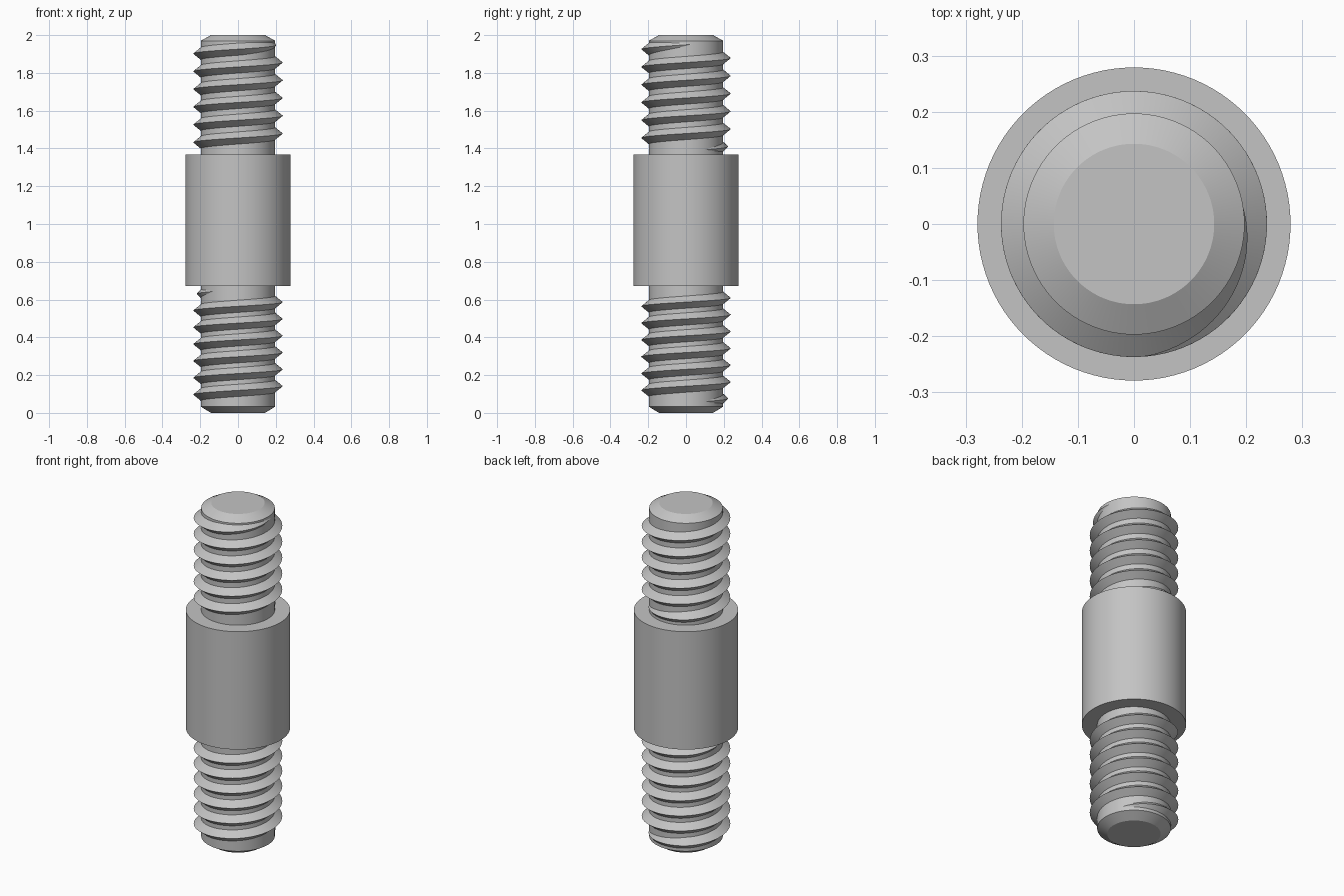
import bpy, bmesh, math

cube = bpy.data.objects.get("Cube")
if cube:
    bpy.data.objects.remove(cube, do_unlink=True)

steel = bpy.data.materials.new("grey steel")
steel.use_nodes = True
GREY = (0.55, 0.55, 0.55, 1)
steel.diffuse_color = GREY
steel.node_tree.nodes["Principled BSDF"].inputs["Base Color"].default_value = GREY

SEGMENTS = 96
CORE, CREST, ROOT = 0.197, 0.237, 0.19   # ROOT sits just inside the core


def finish(bm, name):
    """Turn the bmesh into a smooth object with sharp edges."""
    bmesh.ops.recalc_face_normals(bm, faces=bm.faces)
    mesh = bpy.data.meshes.new(name)
    bm.to_mesh(mesh)
    bm.free()
    mesh.materials.append(steel)
    obj = bpy.data.objects.new(name, mesh)
    bpy.context.collection.objects.link(obj)
    bpy.ops.object.select_all(action='DESELECT')
    obj.select_set(True)
    bpy.context.view_layer.objects.active = obj
    bpy.ops.object.shade_smooth_by_angle(angle=math.radians(20))
    return obj


def lathe(name, profile):
    """Revolve (radius, z) points about the z axis and cap both ends."""
    bm = bmesh.new()
    rings = []
    for r, z in profile:
        rings.append([bm.verts.new((r * math.cos(a), r * math.sin(a), z))
                      for a in (math.tau * i / SEGMENTS for i in range(SEGMENTS))])
    for low, high in zip(rings, rings[1:]):
        for i in range(SEGMENTS):
            j = (i + 1) % SEGMENTS
            bm.faces.new((low[i], low[j], high[j], high[i]))
    bm.faces.new(rings[0])
    bm.faces.new(rings[-1])
    return finish(bm, name)


def thread(name, start, end, z_left, pitch, half_width=0.038, fade=110):
    """Right-handed V ridge between two angles, running out at both ends.
    z_left is the crest height at 180 degrees."""
    bm = bmesh.new()
    steps = round((end - start) / 4)
    rows = []
    for i in range(steps + 1):
        deg = start + (end - start) * i / steps
        a = math.radians(deg)
        z = z_left + pitch * (deg - 180) / 360
        f = max(0.02, min(1, (deg - start) / fade, (end - deg) / fade))
        w = half_width * f ** 0.5
        section = ((ROOT, z - w), (ROOT + (CREST - ROOT) * f, z), (ROOT, z + w))
        rows.append([bm.verts.new((r * math.cos(a), r * math.sin(a), h))
                     for r, h in section])
    for p, q in zip(rows, rows[1:]):
        for k in range(3):
            m = (k + 1) % 3
            bm.faces.new((p[k], p[m], q[m], q[k]))
    bm.faces.new(rows[0])
    bm.faces.new(rows[-1])
    return finish(bm, name)


# Plain rod with chamfered tips
lathe("rod_core", [(0.143, 0), (CORE, 0.033), (CORE, 1.97), (0.143, 2)])
# Thick middle sleeve
lathe("middle_collar", [(0.279, 0.672), (0.279, 1.368)])
# Screw threads, the upper slightly coarser than the lower
thread("upper_thread", -1785, 385, 1.902, 0.094)
thread("lower_thread", -1785, 605, 0.542, 0.089)
